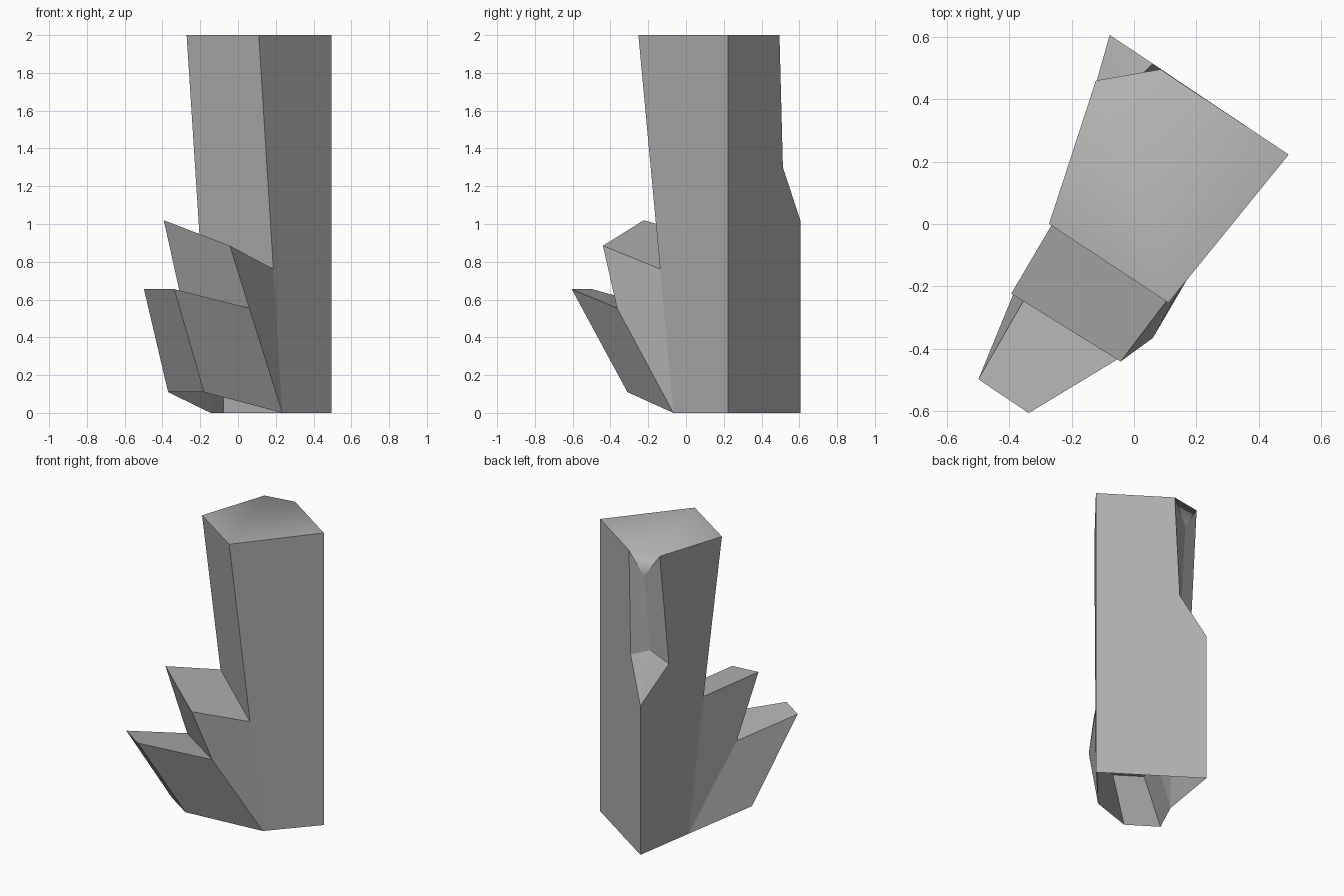
import bpy, bmesh
from mathutils import Vector

if "Cube" in bpy.data.objects:
    bpy.data.objects.remove(bpy.data.objects["Cube"])

bm = bmesh.new()


def points(coords):
    return [bm.verts.new(Vector(c)) for c in coords]


def face(*verts):
    return bm.faces.new(verts)


# Stepped front outline, from the low shard up to the tall crystal
left = points([(-.37, -.185, .11), (-.498, -.497, .655), (-.29, -.135, .555),
               (-.393, -.223, 1.02), (-.203, .1, .925), (-.272, 0, 2)])
right = points([(-.18, -.31, .11), (-.337, -.605, .655), (.06, -.365, .555),
                (-.043, -.44, .885), (.187, -.137, .762), (.11, -.252, 2)])
for i in range(5):
    face(left[i], right[i], right[i + 1], left[i + 1])

# Base corners and the vertical right edge
base_left, base_right, side_low, side_top, back_low = points(
    [(-.145, .18, 0), (.235, -.067, 0), (.495, .222, 0), (.495, .222, 2), (-.078, .605, 0)])

# Chipped back edge: upper rim, shoulder and tip
rim_r, rim_mid, rim_l = points([(.085, .495, 2), (-.015, .476, 1.84), (-.122, .459, 2)])
sh_r, sh_mid, sh_l = points([(.06, .513, 1.3), (-.03, .425, 1.32), (-.14, .385, 1.24)])
tip = points([(-.078, .605, 1.02)])[0]

# Side walls of the two shards
for s, b in ((left, base_left), (right, base_right)):
    face(s[0], s[1], s[2], b)
    face(s[2], s[3], s[4], b)

# Tall crystal walls
face(back_low, base_left, left[4], left[5], rim_l, sh_l, tip)
face(base_right, side_low, side_top, right[5], right[4])
face(side_low, back_low, tip, sh_r, rim_r, side_top)

# Chip faces
face(rim_r, rim_mid, sh_mid, sh_r)
face(rim_mid, rim_l, sh_l, sh_mid)
face(sh_r, sh_mid, tip)
face(sh_mid, sh_l, tip)

# Top, softly shaded into the chip (the underside stays open)
top = face(left[5], right[5], side_top, rim_r, rim_l)
dip = face(rim_l, rim_r, rim_mid)
bmesh.ops.recalc_face_normals(bm, faces=bm.faces)
top.smooth = dip.smooth = True

mesh = bpy.data.meshes.new("crystal_cluster")
bm.to_mesh(mesh)
bm.free()

# Dark grey stone
stone = bpy.data.materials.new("dark_stone")
stone.diffuse_color = (.44, .44, .44, 1)
stone.use_nodes = True
stone.node_tree.nodes["Principled BSDF"].inputs["Base Color"].default_value = stone.diffuse_color
mesh.materials.append(stone)
bpy.context.collection.objects.link(bpy.data.objects.new("crystal_cluster", mesh))
